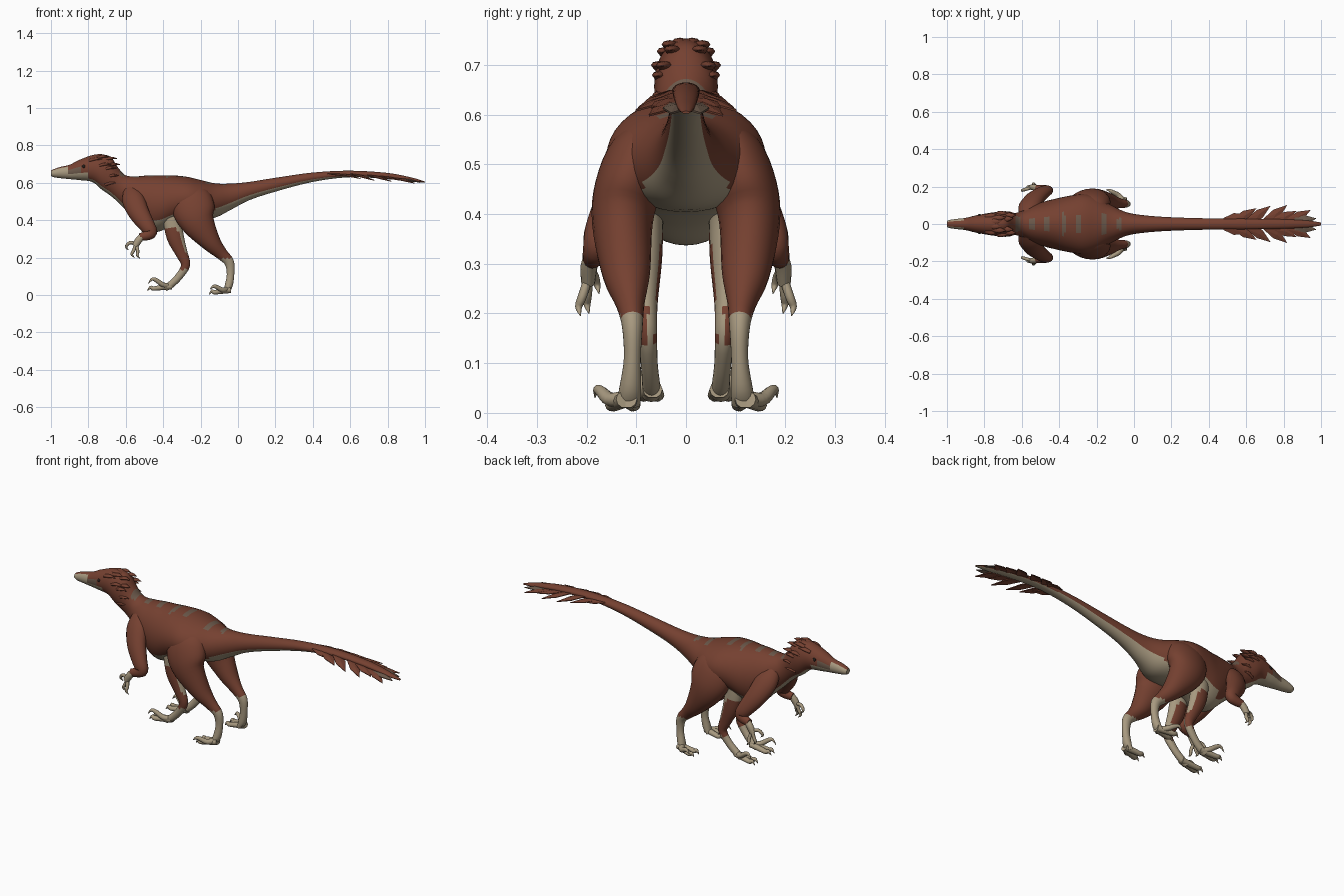
import bpy, bmesh, math
from mathutils import Vector

if "Cube" in bpy.data.objects:
    bpy.data.objects.remove(bpy.data.objects["Cube"])

# Materials
RED, BEIGE, GREY, DARK = range(4)
MATS = []
for mname, col in [("rust red skin", (0.178, 0.052, 0.030)), ("pale beige skin", (0.39, 0.32, 0.215)),
                   ("grey brown marking", (0.15, 0.10, 0.07)), ("dark eye", (0.02, 0.015, 0.012))]:
    m = bpy.data.materials.new(mname)
    m.diffuse_color = (*col, 1)
    m.use_nodes = True
    m.node_tree.nodes["Principled BSDF"].inputs["Base Color"].default_value = m.diffuse_color
    MATS.append(m)


def finish(name, bm):
    bmesh.ops.recalc_face_normals(bm, faces=bm.faces)
    me = bpy.data.meshes.new(name)
    bm.to_mesh(me)
    bm.free()
    for m in MATS:
        me.materials.append(m)
    ob = bpy.data.objects.new(name, me)
    bpy.context.collection.objects.link(ob)
    return ob


def smooth_path(pts, sub):
    """Catmull-Rom interpolation of tuples."""
    out = []
    for i in range(len(pts) - 1):
        a, b, c, d = pts[max(i - 1, 0)], pts[i], pts[i + 1], pts[min(i + 2, len(pts) - 1)]
        for k in range(sub):
            t = k / sub
            out.append([0.5 * (2 * q + (r - p) * t + (2 * p - 5 * q + 4 * r - s) * t * t
                               + (3 * q - p - 3 * r + s) * t ** 3) for p, q, r, s in zip(a, b, c, d)])
    return out + [list(pts[-1])]


def tube(name, pts, color, n=16, sub=4, upright=False, side=1):
    """Loft ellipses along (x, y, z, radius_y, radius_other); color is an index or rule(center, up)."""
    path = smooth_path(pts, sub)
    bm = bmesh.new()
    rings = []
    for i, p in enumerate(path):
        a, b = path[max(i - 1, 0)], path[min(i + 1, len(path) - 1)]
        t = Vector((1, 0, 0)) if upright else (Vector(b[:3]) - Vector(a[:3])).normalized()
        s = (Vector((0, 1, 0)) - t * t.y).normalized()
        u = t.cross(s)
        ring = []
        for k in range(n):
            w = 2 * math.pi * k / n
            v = Vector(p[:3]) + s * (max(p[3], 0.001) * math.cos(w)) + u * (max(p[4], 0.001) * math.sin(w))
            ring.append(bm.verts.new((v.x, v.y * side, v.z)))
        rings.append(ring)
    for a, b in zip(rings, rings[1:]):
        for k in range(n):
            f = bm.faces.new((a[k], a[(k + 1) % n], b[(k + 1) % n], b[k]))
            up = math.sin(2 * math.pi * (k + 0.5) / n)
            f.material_index = color(f.calc_center_median(), up) if callable(color) else color
            f.smooth = True
    for ring in (rings[0], rings[-1]):
        f = bm.faces.new(ring)
        f.material_index = color(f.calc_center_median(), 0) if callable(color) else color
    return finish(name, bm)


# Head, neck, trunk and tail in one loft: x, top, bottom, half width
profile = [(-1, .665, .637, .015), (-.985, .673, .63, .022), (-.95, .685, .625, .027), (-.9, .697, .62, .033),
           (-.85, .722, .615, .045), (-.78, .748, .605, .058), (-.73, .752, .565, .064),
           (-.68, .738, .53, .061), (-.64, .68, .495, .058), (-.6, .64, .455, .07),
           (-.54, .635, .4, .10), (-.48, .64, .345, .12), (-.42, .64, .34, .135),
           (-.35, .64, .375, .15), (-.27, .632, .4, .16), (-.2, .615, .405, .145),
           (-.12, .597, .415, .10), (-.04, .596, .455, .063), (.06, .605, .507, .046),
           (.2, .627, .553, .036), (.4, .655, .605, .03), (.6, .665, .63, .028),
           (.8, .653, .62, .025), (.93, .628, .605, .018), (1, .607, .602, .008)]
STRIPES = {-.62: .04, -.545: .03, -.465: .045, -.375: .055, -.295: .05, -.165: .05, -.085: .03}


def body_color(c, up):
    if c.x < -.91:
        return BEIGE if up < .85 else RED
    if c.x < -.8:
        if up < -.35:
            return BEIGE
        return GREY if c.x < -.84 and abs(up) < .3 else RED
    limit = -.8 if c.x < -.45 else -.6 if c.x < -.12 else -.42 if c.x < .5 else -.55
    if up < limit:
        return BEIGE
    if up > .6 and any(abs(c.x - s) < .015 and abs(c.y) < w for s, w in STRIPES.items()):
        return GREY
    return RED


tube("body", [(x, 0, (t + b) / 2, w, (t - b) / 2) for x, t, b, w in profile],
     body_color, n=40, sub=6, upright=True)


def leaf(name, base, tip, width, color, side):
    """Thin pointed feather plate, creased along its spine."""
    b, t = Vector(base), Vector(tip)
    d = t - b
    w = d.cross(Vector((0, 0, 1))).normalized() * width
    m = b + d * .5
    bm = bmesh.new()
    vs = [bm.verts.new((v.x, v.y * side, v.z)) for v in
          (b + w * .8, m + w, t, m - w, b - w * .8, m + Vector((0, 0, .006)))]
    for i in range(5):
        bm.faces.new((vs[i], vs[(i + 1) % 5], vs[5])).material_index = color
    ob = finish(name, bm)
    mod = ob.modifiers.new("thickness", "SOLIDIFY")
    mod.thickness = .004


def foot(name, x, y, z, reach, spread, lift, side):
    """Two walking toes and a raised sickle toe."""
    for i, dy in enumerate((-.2, .5)):
        tube(f"{name}_toe_{i}", [(x + .018, y + spread * dy * .2, z + .014, .017, .017),
             (x - reach * .4, y + spread * dy * .7, z + .006, .016, .014),
             (x - reach * .75, y + spread * dy, z + .002, .014, .012), (x - reach * .88, y + spread * dy, z + .008, .009, .009),
             (x - reach * 1.05, y + spread * dy, z - .01, .001, .001)], BEIGE, n=10, side=side)
    tube(f"{name}_sickle_claw", [(x, y + .005, z + .016, .016, .016), (x - reach * .25, y + spread * .55, z + lift * .4, .015, .014),
         (x - reach * .6, y + spread * .85, z + lift * .85, .011, .012), (x - reach * .8, y + spread, z + lift * .95, .007, .008),
         (x - reach, y + spread * 1.05, z + lift * .5, .001, .001)], BEIGE, n=10, side=side)


for side, tag in ((1, "left"), (-1, "right")):
    # Rear legs with the heavy thigh
    tube(f"{tag}_rear_leg", [(-.25, .06, .575, .035, .07), (-.245, .092, .52, .062, .105), (-.235, .118, .45, .066, .112),
         (-.21, .128, .38, .061, .088), (-.142, .12, .28, .048, .052), (-.087, .112, .22, .029, .033),
         (-.047, .108, .175, .021, .026), (-.04, .108, .11, .017, .02), (-.05, .112, .05, .022, .021),
         (-.065, .116, .018, .024, .014)],
         lambda c, up: BEIGE if c.z < .195 else RED, n=24, side=side)
    foot(f"{tag}_rear_foot", -.06, .118, .013, .09, .062, .035, side)

    # Forward legs, red along the leading edge of the shin
    def shin_color(c, up):
        mid = -.345 + max(0, .40 - c.z) * .29
        outer = abs(c.y) > .076 and c.z < .22
        return RED if .135 < c.z < .35 and (c.x < mid + .008 or outer) else BEIGE
    tube(f"{tag}_forward_leg", [(-.33, .07, .48, .04, .06), (-.35, .078, .41, .034, .05), (-.335, .08, .31, .032, .046),
         (-.30, .08, .22, .023, .032), (-.28, .078, .16, .02, .024), (-.315, .074, .10, .017, .02),
         (-.36, .07, .055, .018, .019), (-.39, .07, .035, .018, .015)], shin_color, n=20, side=side)
    foot(f"{tag}_forward_foot", -.375, .066, .033, .105, .04, .055, side)

    # Arms, hands and hooked fingers
    tube(f"{tag}_arm", [(-.575, .05, .56, .03, .04), (-.56, .09, .51, .04, .06), (-.53, .135, .44, .04, .055),
         (-.485, .17, .37, .033, .042), (-.465, .18, .335, .027, .033), (-.49, .185, .318, .023, .026),
         (-.525, .19, .31, .018, .02)], RED, n=16, side=side)
    tube(f"{tag}_hand", [(-.505, .188, .322, .015, .016), (-.53, .195, .295, .017, .019), (-.55, .197, .262, .014, .017)],
         BEIGE, n=12, side=side)
    for i, (tx, ty, tz) in enumerate([(-.59, .175, .24), (-.56, .195, .2), (-.53, .212, .195)]):
        tube(f"{tag}_finger_{i}", [(-.545, .195, .275, .009, .009), (-.55 + (tx + .55) * .7, .198 + (ty - .195) * .6, tz + .04, .009, .009),
             (tx - .008, ty + .004, tz + .018, .007, .007), (tx + .006, ty, tz, .001, .001)], BEIGE, n=8, side=side)

    # Tail fan feathers
    for i, (tx, ty, tz) in enumerate([(.60, .055, .635), (.655, .085, .625), (.73, .097, .615),
                                      (.82, .102, .61), (.87, .07, .615), (.945, .075, .60), (.975, .03, .604)]):
        bx = tx - .115
        leaf(f"{tag}_tail_feather_{i}", (bx, .012, .650 - max(0, bx - .65) * .12), (tx, ty, tz), .026,
             GREY if i == 6 else RED, side)

    # Ruffled feathers on crown and nape
    for i, (x, y, z) in enumerate([(-.76, .043, .728), (-.72, .033, .742), (-.71, .055, .70),
                                   (-.68, .028, .732), (-.685, .053, .68), (-.67, .052, .64),
                                   (-.665, .045, .70), (-.74, .012, .747), (-.675, .05, .60)]):
        tube(f"{tag}_crest_feather_{i}", [(x - .035, y * .88, z - .01, .012, .008), (x, y, z, .016, .008),
             (x + .035, y * 1.06, z - .002, .001, .001)], RED, n=8, sub=3, side=side)

    # Eyes
    bm = bmesh.new()
    bmesh.ops.create_uvsphere(bm, u_segments=14, v_segments=8, radius=.009)
    for v in bm.verts:
        v.co = Vector((v.co.x - .825, (v.co.y * .6 + .048) * side, v.co.z + .688))
    for f in bm.faces:
        f.material_index, f.smooth = DARK, True
    finish(f"{tag}_eye", bm)
